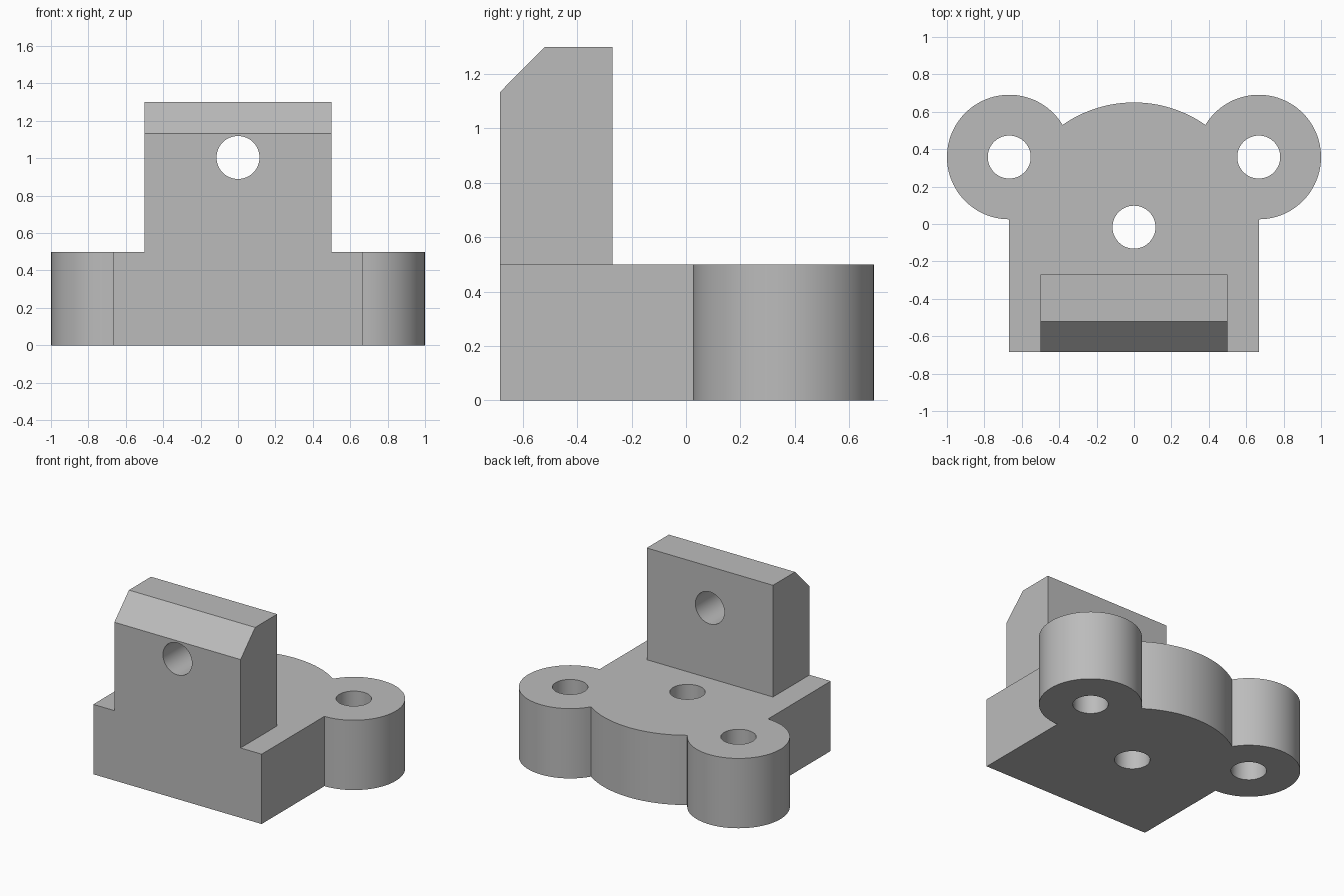
import bpy
import bmesh
from math import acos, atan2, cos, hypot, pi, sin
from mathutils import Vector

cube = bpy.data.objects.get("Cube")
if cube:
    bpy.data.objects.remove(cube)

# Main dimensions
HALF_W, FRONT, BASE_H = 0.667, -0.685, 0.5
LOBE_X, LOBE_Y, LOBE_R = 0.667, 0.358, 0.333
MID_Y, HOLE_R = -0.017, 0.115
WALL_X, WALL_BACK, TOP = 0.5, -0.27, 1.3

grey = bpy.data.materials.new("plain grey")
grey.use_nodes = True
colour = (0.5, 0.5, 0.5, 1)
grey.diffuse_color = colour
grey.node_tree.nodes["Principled BSDF"].inputs["Base Color"].default_value = colour


def arc(cx, cy, r, start, end, steps):
    angles = [start + (end - start) * i / steps for i in range(steps + 1)]
    return [(cx + r * cos(a), cy + r * sin(a)) for a in angles]


def prism(name, points, depth):
    """Extrude a closed outline of 3D points along a vector."""
    bm = bmesh.new()
    face = bm.faces.new([bm.verts.new(p) for p in points])
    top = bmesh.ops.extrude_face_region(bm, geom=[face])["geom"]
    bmesh.ops.translate(bm, vec=Vector(depth),
                        verts=[v for v in top if isinstance(v, bmesh.types.BMVert)])
    bmesh.ops.recalc_face_normals(bm, faces=bm.faces)
    mesh = bpy.data.meshes.new(name)
    bm.to_mesh(mesh)
    bm.free()
    mesh.materials.append(grey)
    obj = bpy.data.objects.new(name, mesh)
    bpy.context.collection.objects.link(obj)
    return obj


def combine(target, other, operation):
    mod = target.modifiers.new(operation.lower(), "BOOLEAN")
    mod.operation, mod.solver, mod.object = operation, "EXACT", other
    bpy.ops.object.select_all(action="DESELECT")
    bpy.context.view_layer.objects.active = target
    target.select_set(True)
    bpy.ops.object.modifier_apply(modifier=mod.name)
    bpy.data.objects.remove(other)


# Base outline: where the right lobe meets the large back arc
dx, dy = LOBE_X, LOBE_Y - MID_Y
dist = hypot(dx, dy)
along = acos((dist**2 + HALF_W**2 - LOBE_R**2) / (2 * dist * HALF_W))
meet = atan2(dy, dx) + along
mx, my = HALF_W * cos(meet), MID_Y + HALF_W * sin(meet)
lobe_end = atan2(my - LOBE_Y, mx - LOBE_X)

lobe = arc(LOBE_X, LOBE_Y, LOBE_R, -pi / 2, lobe_end, 56)
back = arc(0, MID_Y, HALF_W, meet, pi - meet, 24)
left_lobe = [(-x, y) for x, y in reversed(lobe)]
outline = [(-HALF_W, FRONT), (HALF_W, FRONT)] + lobe + back[1:-1] + left_lobe
bracket = prism("mounting_bracket", [(x, y, 0) for x, y in outline], (0, 0, BASE_H))

# Upright wall with a sloped front top edge
side = [(FRONT, BASE_H - 0.1), (WALL_BACK, BASE_H - 0.1), (WALL_BACK, TOP),
        (-0.52, TOP), (FRONT, 1.133)]
wall = prism("upright_wall", [(-WALL_X, y, z) for y, z in side], (2 * WALL_X, 0, 0))
combine(bracket, wall, "UNION")

# Vertical bolt holes and the hole through the wall
for x, y in [(-LOBE_X, LOBE_Y), (LOBE_X, LOBE_Y), (0, MID_Y)]:
    ring = arc(x, y, HOLE_R, 0, 2 * pi, 48)[:-1]
    combine(bracket, prism("bolt_cutter", [(a, b, -0.1) for a, b in ring],
                           (0, 0, BASE_H + 0.2)), "DIFFERENCE")
ring = arc(0, 1.004, HOLE_R, 0, 2 * pi, 48)[:-1]
combine(bracket, prism("wall_cutter", [(a, -1, b) for a, b in ring], (0, 1, 0)),
        "DIFFERENCE")

bpy.ops.object.shade_smooth_by_angle(angle=pi / 6)
